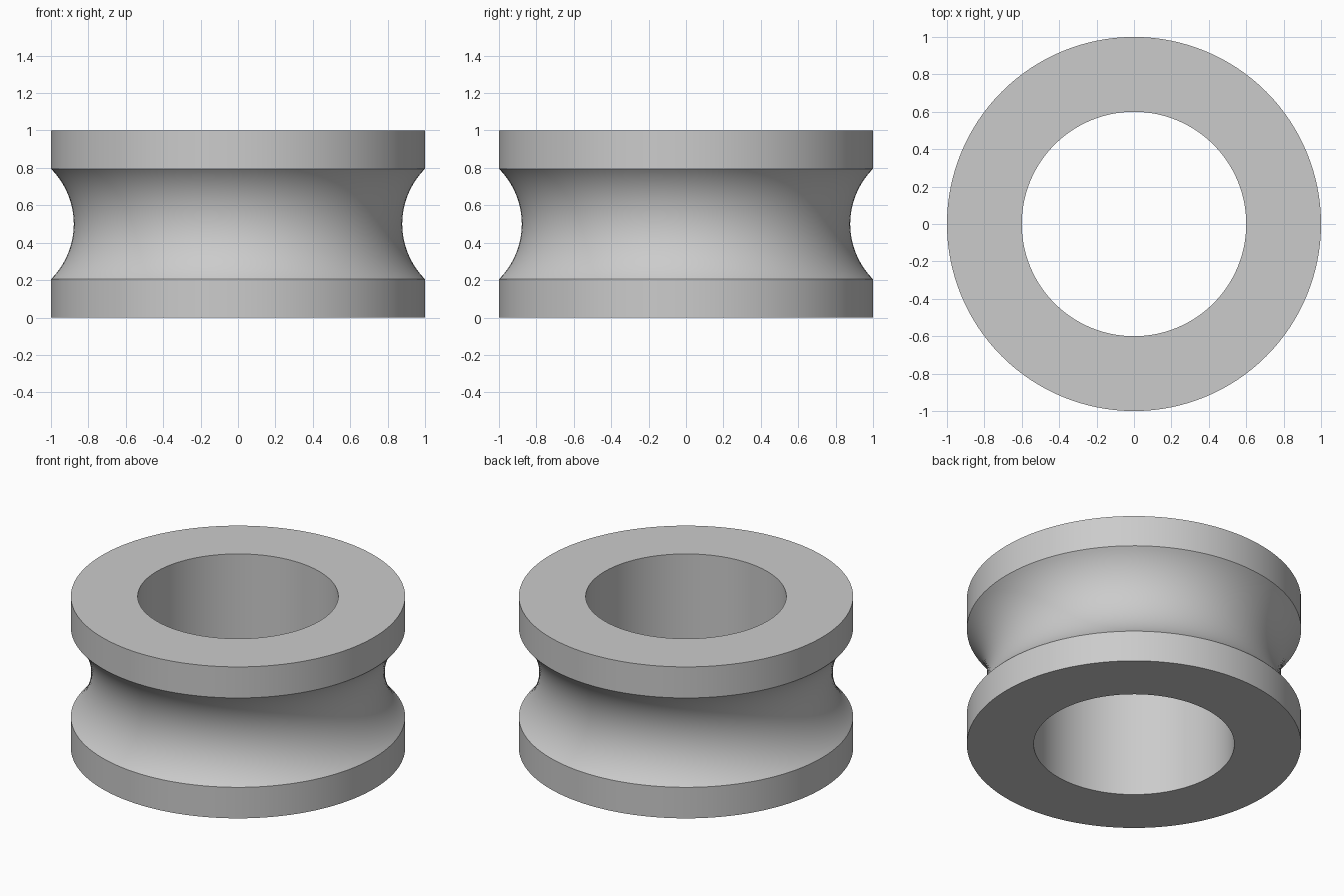
import bpy
import bmesh
from math import asin, cos, sin, pi, radians, sqrt
from mathutils import Matrix, Vector

cube = bpy.data.objects.get("Cube")
if cube:
    bpy.data.objects.remove(cube, do_unlink=True)

SEGMENTS = 128
OUTER, BORE, HEIGHT = 1.0, 0.6, 1.0
HALF_GROOVE, DEPTH, GROOVE_STEPS = 0.295, 0.122, 32

# Plain grey material
grey = bpy.data.materials.new("light grey")
grey.use_nodes = True
colour = (0.6, 0.6, 0.6, 1)
grey.diffuse_color = colour
grey.node_tree.nodes["Principled BSDF"].inputs["Base Color"].default_value = colour

# Cross-section: square rims with a circular-arc groove between them
radius = (HALF_GROOVE ** 2 + DEPTH ** 2) / (2 * DEPTH)
centre = OUTER - DEPTH + radius
half_angle = asin(HALF_GROOVE / radius)
profile = [(BORE, 0), (OUTER, 0)]
for i in range(GROOVE_STEPS + 1):
    a = half_angle * (2 * i / GROOVE_STEPS - 1)
    profile.append((centre - radius * cos(a), HEIGHT / 2 + radius * sin(a)))
profile += [(OUTER, HEIGHT), (BORE, HEIGHT)]

# Revolve the closed section into the grooved ring
bm = bmesh.new()
verts = [bm.verts.new((r, 0, z)) for r, z in profile]
edges = [bm.edges.new((v, verts[(i + 1) % len(verts)])) for i, v in enumerate(verts)]
bmesh.ops.spin(bm, geom=verts + edges, cent=(0, 0, 0), axis=(0, 0, 1),
               angle=2 * pi, steps=SEGMENTS, use_merge=True)
bmesh.ops.remove_doubles(bm, verts=bm.verts[:], dist=0.0001)
bmesh.ops.recalc_face_normals(bm, faces=bm.faces[:])
mesh = bpy.data.meshes.new("grooved_ring")
bm.to_mesh(mesh)
bm.free()
mesh.materials.append(grey)
ring = bpy.data.objects.new("grooved_ring", mesh)
bpy.context.collection.objects.link(ring)

# Smooth walls with crisp rim edges
bpy.ops.object.select_all(action="DESELECT")
ring.select_set(True)
bpy.context.view_layer.objects.active = ring
bpy.ops.object.shade_smooth_by_angle(angle=radians(30))
